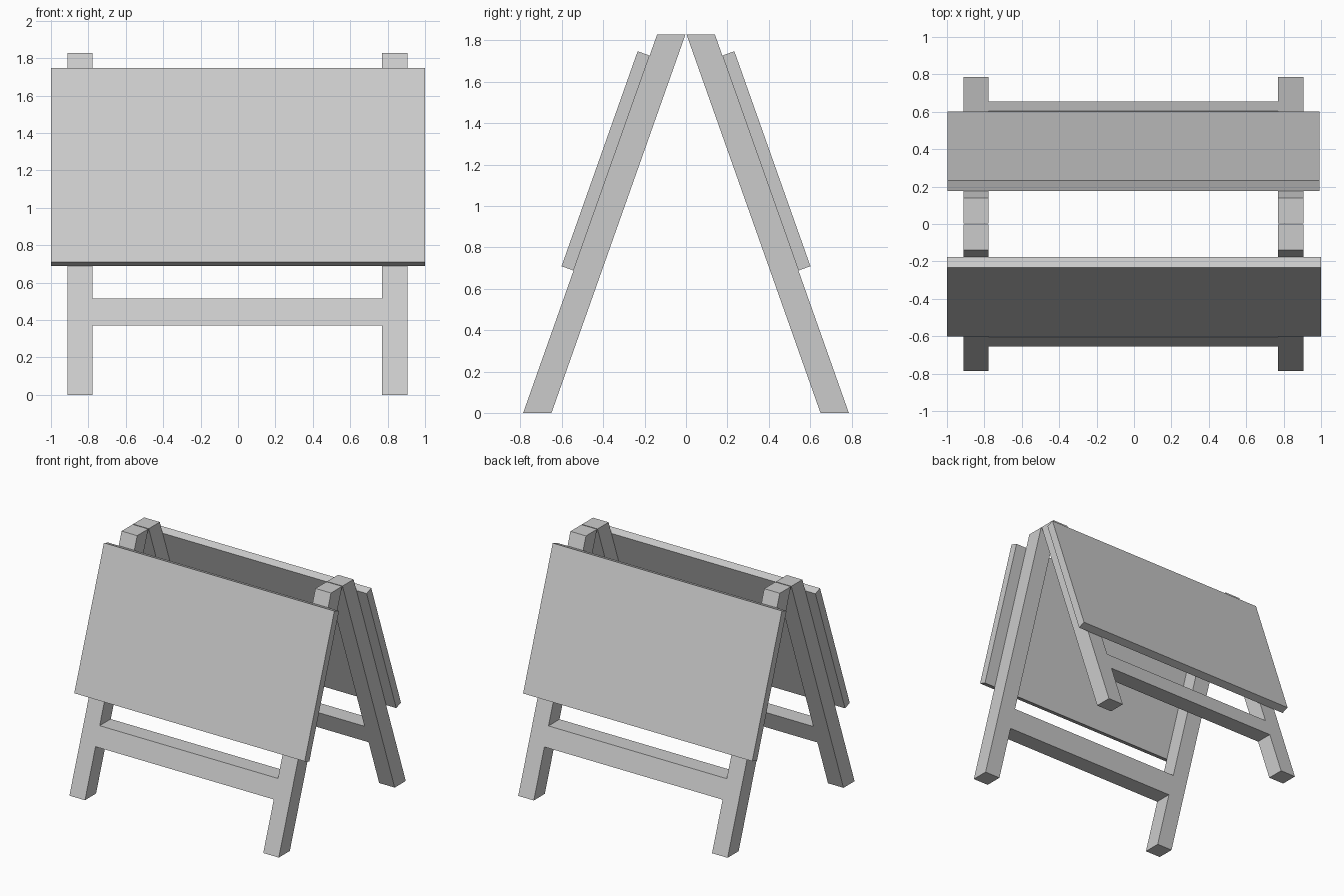
import bpy, bmesh

if "Cube" in bpy.data.objects:
    bpy.data.objects.remove(bpy.data.objects["Cube"])

H = 1.828                 # overall height
FOOT, TOP = 0.787, 0.14   # outer edge of the leg at floor and top
DEPTH = 0.137             # horizontal leg depth


def extruded(name, points, offset):
    """Make a closed solid from one outline pushed along an offset."""
    bm = bmesh.new()
    face = bm.faces.new([bm.verts.new(p) for p in points])
    ext = bmesh.ops.extrude_face_region(bm, geom=[face], use_keep_orig=True)
    verts = [g for g in ext["geom"] if isinstance(g, bmesh.types.BMVert)]
    bmesh.ops.translate(bm, verts=verts, vec=offset)
    bmesh.ops.recalc_face_normals(bm, faces=bm.faces[:])
    mesh = bpy.data.meshes.new(name)
    bm.to_mesh(mesh)
    bm.free()
    obj = bpy.data.objects.new(name, mesh)
    bpy.context.collection.objects.link(obj)
    return obj


def outer(z):
    return FOOT + (TOP - FOOT) * z / H


# H-shaped frame outline: two legs joined by a low rail
XO0, XI0, XI1, XO1 = -0.912, -0.777, 0.77, 0.905
R0, R1 = 0.37, 0.515
outline = [(XO0, 0), (XI0, 0), (XI0, R0), (XI1, R0), (XI1, 0), (XO1, 0),
           (XO1, H), (XI1, H), (XI1, R1), (XI0, R1), (XI0, H), (XO0, H)]

# board cross-section (y, z), lying on the outer leg face
section = [(outer(0.688), 0.688), (outer(0.688) + 0.058, 0.709),
           (outer(1.727) + 0.058, 1.748), (outer(1.727), 1.727)]

for side, s, x0, x1 in (("front", -1, -1.0, 1.0), ("back", 1, -0.996, 0.993)):
    extruded(side + "_frame", [(x, s * outer(z), z) for x, z in outline],
             (0, -s * DEPTH, 0))
    extruded(side + "_board", [(x0, s * y, z) for y, z in section],
             (x1 - x0, 0, 0))
